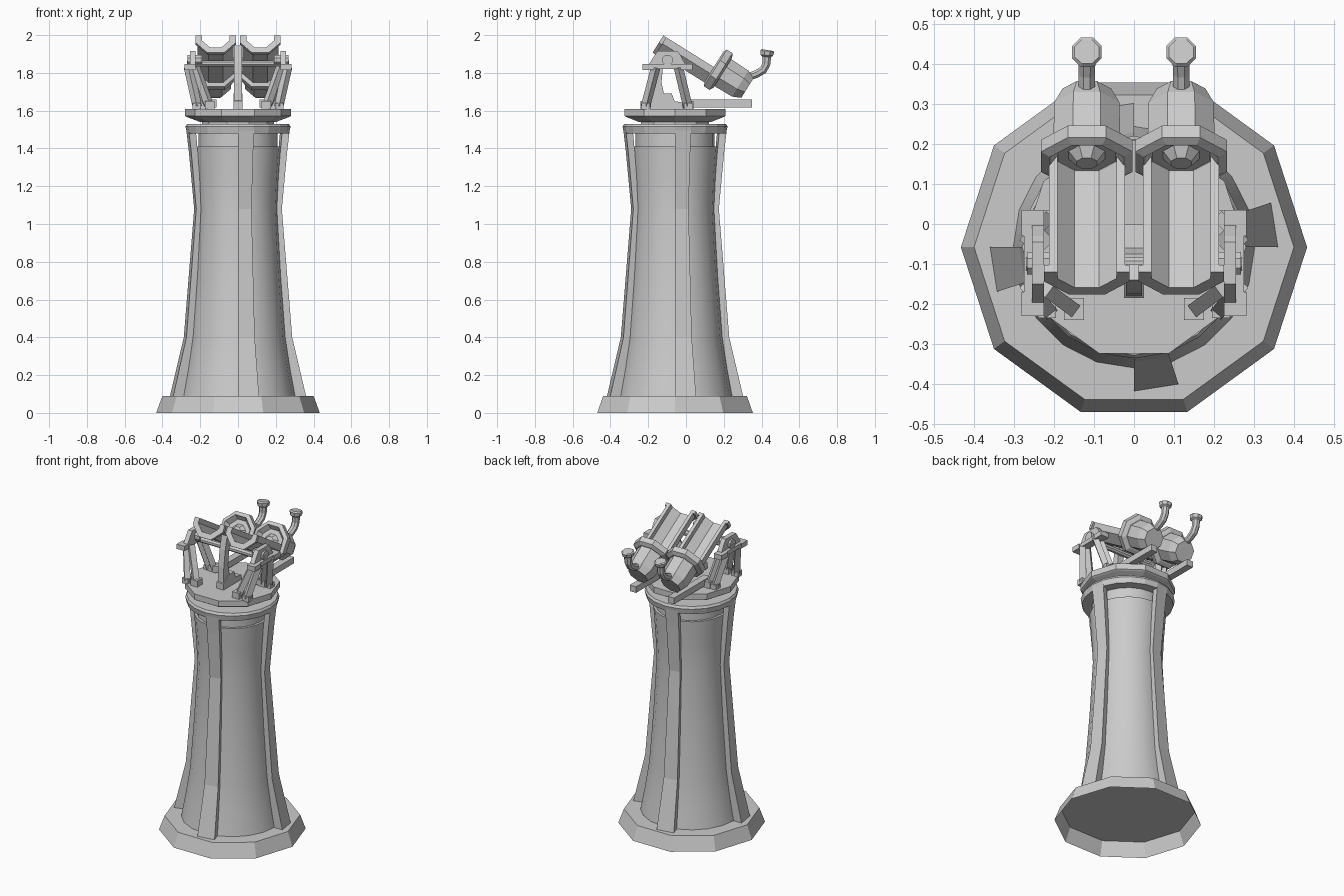
import bpy, bmesh
from math import sin, cos, pi, radians
from mathutils import Vector as V

if "Cube" in bpy.data.objects:
    bpy.data.objects.remove(bpy.data.objects["Cube"])

CY = -0.058          # tower axis in y
TILT = radians(32)   # launcher elevation


def loft(name, rings, smooth=False, open_start=False):
    """Skin a list of point rings and cap the ends."""
    bm = bmesh.new()
    vs = [[bm.verts.new(p) for p in r] for r in rings]
    n = len(vs[0])
    for a, b in zip(vs, vs[1:]):
        for i in range(n):
            bm.faces.new((a[i], a[(i + 1) % n], b[(i + 1) % n], b[i]))
    if not open_start:
        bm.faces.new(vs[0][::-1])
    bm.faces.new(vs[-1])
    bmesh.ops.recalc_face_normals(bm, faces=bm.faces)
    me = bpy.data.meshes.new(name)
    bm.to_mesh(me)
    bm.free()
    ob = bpy.data.objects.new(name, me)
    bpy.context.collection.objects.link(ob)
    if smooth:
        bpy.context.view_layer.objects.active = ob
        ob.select_set(True)
        bpy.ops.object.shade_smooth_by_angle(angle=radians(30))
        ob.select_set(False)
    return ob


def ring(c, u, v, r, n=8, phase=0.0):
    return [c + u * r * cos(phase + 2 * pi * i / n) + v * r * sin(phase + 2 * pi * i / n)
            for i in range(n)]


X, Y, Z = V((1, 0, 0)), V((0, 1, 0)), V((0, 0, 1))


def lathe(name, prof, n, smooth=False, open_start=False):
    return loft(name, [ring(V((0, CY, z)), X, Y, r, n) for r, z in prof], smooth, open_start)


def side_plate(name, pts, x0, x1):
    return loft(name, [[V((x, y, z)) for y, z in pts] for x in (x0, x1)])


def box(name, x0, x1, y0, y1, z0, z1):
    return side_plate(name, [(y0, z0), (y1, z0), (y1, z1), (y0, z1)], x0, x1)


def beam(name, a, b, r, n=4):
    a, b = V(a), V(b)
    q = (b - a).to_track_quat('Z', 'Y')
    return loft(name, [ring(p, q @ X, q @ Y, r, n, pi / n) for p in (a, b)])


# Tower: base (open underneath), shaft, top ring, neck, turntable
lathe("base", [(.433, 0), (.4, .09)], 10, open_start=True)
lathe("shaft", [(.302, .09), (.276, .23), (.25, .4), (.226, .72), (.206, 1.08), (.214, 1.25),
                (.226, 1.41), (.21, 1.41), (.21, 1.5)], 20, True)
lathe("top_ring", [(.225, 1.48), (.27, 1.48), (.278, 1.515), (.27, 1.53), (.2, 1.53)], 20)
lathe("neck", [(.19, 1.52), (.19, 1.55)], 10)
lathe("turntable", [(.2, 1.54), (.27, 1.566), (.28, 1.572), (.28, 1.61)], 10)

# Four vertical ribs
for k in range(4):
    rings = []
    for ri, ro, z in ((.29, .36, .09), (.24, .287, .4), (.197, .232, 1.08),
                      (.224, .26, 1.38), (.235, .274, 1.5)):
        a0, a1 = k * pi / 2, k * pi / 2 + pi / 10
        rings.append([V((r * cos(a), CY + r * sin(a), z))
                      for r, a in ((ri, a0), (ro, a0), (ro, a1), (ri, a1))])
    loft("rib", rings)

# Central post between the launchers
side_plate("post_base", [(-.185, 1.61), (.0, 1.61), (.0, 1.64), (-.06, 1.65), (-.075, 1.69),
                         (-.13, 1.69), (-.185, 1.65)], -.025, .025)
side_plate("center_post", [(-.18, 1.645), (-.11, 1.66), (-.13, 1.75), (-.12, 1.85), (-.1, 1.93),
                           (-.14, 1.945), (-.16, 1.86), (-.175, 1.75)], -.02, .02)
beam("axle", (-.27, -.1, 1.85), (.27, -.1, 1.85), .018, 8)

# Launchers, one each side
back = V((0, cos(TILT), -sin(TILT)))
up = V((0, sin(TILT), cos(TILT)))
for s in (-1, 1):
    tip = V((s * .118, -.12, 1.998))

    def half_tube(name, ro, ri, t0, t1):
        angs = [pi] + [radians(a) for a in (202.5, 247.5, 292.5, 337.5)] + [2 * pi]
        rings = []
        for t in (t0, t1):
            pts = []
            for r, seq in ((ro, angs), (ri, angs[::-1])):
                for a in seq:
                    k = r * cos(pi / 8) if abs(sin(a)) < 1e-6 else r
                    pts.append(tip + back * t + X * k * cos(a) + up * k * sin(a))
            rings.append(pts)
        loft(name, rings)

    def barrel(name, prof):
        loft(name, [ring(tip + back * t, X, up, r, 8, pi / 8) for r, t in prof])

    half_tube("trough", .103, .08, .01, .35)
    half_tube("trough_lip", .116, .08, 0, .02)
    barrel("collar", [(.078, .345), (.1, .315), (.124, .325), (.124, .36), (.1, .372)])
    barrel("nozzle", [(.028, .32), (.05, .346)])
    barrel("canister", [(.092, .36), (.09, .4), (.088, .48), (.066, .525)])

    # Bent exhaust pipe with tilted flared cap
    path = [(.32, 1.775, .022), (.375, 1.795, .022), (.408, 1.815, .023), (.425, 1.845, .023),
            (.428, 1.885, .025), (.428, 1.893, .036), (.43, 1.915, .04), (.431, 1.921, .033)]
    rings = []
    for i, (y, z, r) in enumerate(path):
        p, q = path[max(i - 1, 0)], path[min(i + 1, len(path) - 1)]
        d = V((0, q[0] - p[0], q[1] - p[1])).normalized()
        rings.append(ring(V((s * .118, y, z)), X, d.cross(X), r, 8, pi / 8))
    loft("exhaust_pipe", rings)

    # Support rail under the canister
    box("rail", s * .115, s * .16, -.02, .35, 1.618, 1.658)

    # Side A-frame: feet, legs, top bar, trunnion plate and pin
    for y, yt, xf in ((-.215, -.16, .15), (.01, -.04, .175)):
        box("foot", s * (xf - .025), s * (xf + .025), y - .025, y + .03, 1.605, 1.65)
        beam("inner_leg", (s * xf, y, 1.62), (s * .225, yt, 1.83), .025)
        box("outer_foot", s * .195, s * .24, y - .02, y + .025, 1.605, 1.64)
        beam("outer_leg", (s * .215, y, 1.62), (s * .262, yt, 1.83), .025)
        y0, y1 = (-.23, -.17) if y < -.1 else (-.03, .035)
        box("bar_end", s * .225, s * .282, y0, y1, 1.815, 1.846)
    box("top_bar", s * .225, s * .275, -.2, .0, 1.82, 1.846)
    side_plate("trunnion_plate", [(-.2, 1.84), (.0, 1.84), (-.03, 1.895), (-.045, 1.915),
                                  (-.15, 1.915), (-.165, 1.895)], s * .225, s * .255)
    beam("trunnion_pin", (s * .19, -.098, 1.868), (s * .268, -.098, 1.868), .03, 8)
